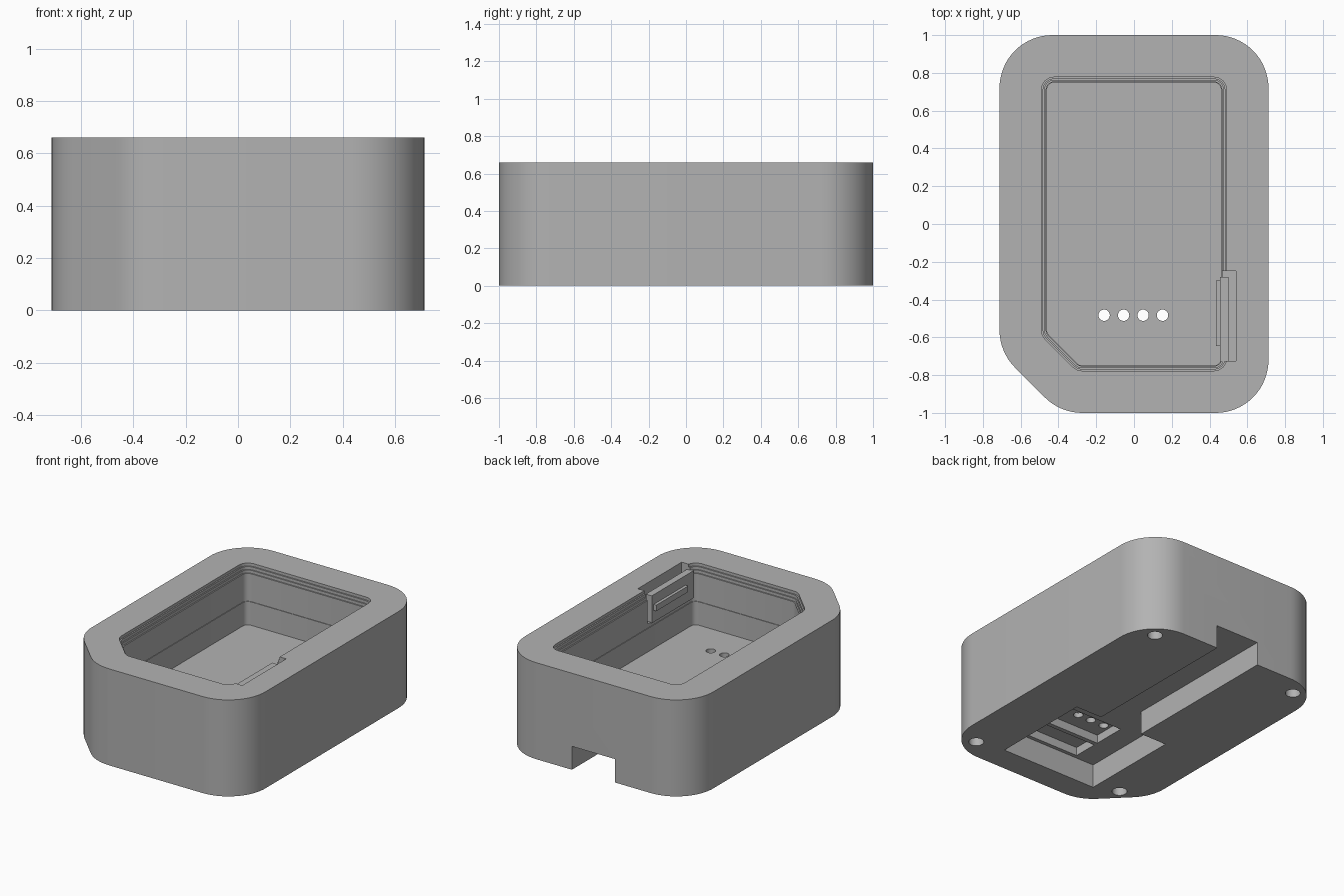
import bpy
import bmesh
import math
from mathutils import Vector

cube = bpy.data.objects.get("Cube")
if cube:
    bpy.data.objects.remove(cube, do_unlink=True)

grey = bpy.data.materials.new("plain_grey")
grey.use_nodes = True
GREY = (0.45, 0.45, 0.45, 1)
grey.diffuse_color = GREY
grey.node_tree.nodes["Principled BSDF"].inputs["Base Color"].default_value = GREY


def outline(a, b, d, radius, steps):
    """Rectangle of half sizes a, b, its front -x corner cut at x + y = -d, all corners filleted."""
    corners = [Vector(p) for p in ((a, -b), (a, b), (-a, b), (-a, a - d), (b - d, -b))]
    points = []
    for i, c in enumerate(corners):
        to_prev = (corners[i - 1] - c).normalized()
        to_next = (corners[(i + 1) % len(corners)] - c).normalized()
        half = to_prev.angle(to_next) / 2
        centre = c + (to_prev + to_next).normalized() * radius / math.sin(half)
        start = c + to_prev * radius / math.tan(half) - centre
        turn = math.pi - 2 * half
        n = max(2, round(steps * turn / (math.pi / 2)))
        for k in range(n + 1):
            t = turn * k / n
            points.append((centre.x + start.x * math.cos(t) - start.y * math.sin(t),
                           centre.y + start.x * math.sin(t) + start.y * math.cos(t)))
    return points


def prism(name, points, z0, z1):
    bm = bmesh.new()
    face = bm.faces.new([bm.verts.new((x, y, z0)) for x, y in points])
    top = bmesh.ops.extrude_face_region(bm, geom=[face])["geom"]
    verts = [g for g in top if isinstance(g, bmesh.types.BMVert)]
    bmesh.ops.translate(bm, verts=verts, vec=(0, 0, z1 - z0))
    bmesh.ops.recalc_face_normals(bm, faces=bm.faces)
    mesh = bpy.data.meshes.new(name)
    bm.to_mesh(mesh)
    bm.free()
    mesh.materials.append(grey)
    ob = bpy.data.objects.new(name, mesh)
    bpy.context.collection.objects.link(ob)
    return ob


def box(name, x0, x1, y0, y1, z0, z1):
    return prism(name, [(x0, y0), (x1, y0), (x1, y1), (x0, y1)], z0, z1)


def rod(name, x, y, r, z0, z1):
    ring = [math.tau * i / 32 for i in range(32)]
    return prism(name, [(x + r * math.cos(t), y + r * math.sin(t)) for t in ring], z0, z1)


def cut(ob, cutter):
    cutter.hide_render = True
    mod = ob.modifiers.new("cut", "BOOLEAN")
    mod.operation = "DIFFERENCE"
    mod.solver = "EXACT"
    mod.object = cutter
    bpy.ops.object.select_all(action="DESELECT")
    bpy.context.view_layer.objects.active = ob
    ob.select_set(True)
    bpy.ops.object.modifier_apply(modifier=mod.name)
    bpy.data.objects.remove(cutter, do_unlink=True)


# Solid body
HEIGHT = 0.66
body = prism("body", outline(0.712, 1, 1.39, 0.28, 16), 0, HEIGHT)

# Main pocket, widening through a stepped lip
for z, grow in ((0.25, -0.004), (0.41, 0), (0.6, 0.008), (0.62, 0.016), (0.64, 0.025)):
    shape = outline(0.465 + grow, 0.752 + grow, 1.045 + grow * math.sqrt(2), 0.04 + grow, 4)
    cut(body, prism("pocket_cutter", shape, z, HEIGHT + 0.1))

# Niche behind the latch
cut(body, box("niche_cutter", 0.4, 0.54, -0.725, -0.25, 0.44, HEIGHT + 0.1))

# Underside: cable channel, connector bay and the seats in its ceiling
cut(body, box("channel_cutter", -0.163, 0.163, -0.3, 1.1, -0.1, 0.16))
cut(body, box("bay_cutter", -0.36, 0.36, -0.825, -0.125, -0.1, 0.16))
cut(body, box("seat_cutter", -0.205, 0.205, -0.8, -0.63, 0.1, 0.217))
cut(body, box("seat_cutter", -0.205, 0.205, -0.6, -0.374, 0.1, 0.217))

# Contact holes through the pocket floor
for i in range(4):
    cut(body, rod("contact_cutter", -0.158 + 0.103 * i, -0.483, 0.03, 0.1, 0.35))

# Blind holes in the base corners
for x, y in ((0.56, 0.87), (-0.56, 0.87), (0.56, -0.86), (-0.52, -0.76)):
    cut(body, rod("foot_cutter", x, y, 0.047, -0.1, 0.1))

# Latch with its catch bar
latch = box("latch", 0.455, 0.5, -0.73, -0.28, 0.435, 0.622)
catch = box("latch_catch", 0.435, 0.46, -0.645, -0.3, 0.515, 0.556)

# Smooth the rounded walls, keep edges sharp
bpy.ops.object.select_all(action="DESELECT")
body.select_set(True)
bpy.context.view_layer.objects.active = body
bpy.ops.object.shade_smooth_by_angle(angle=math.radians(30))
